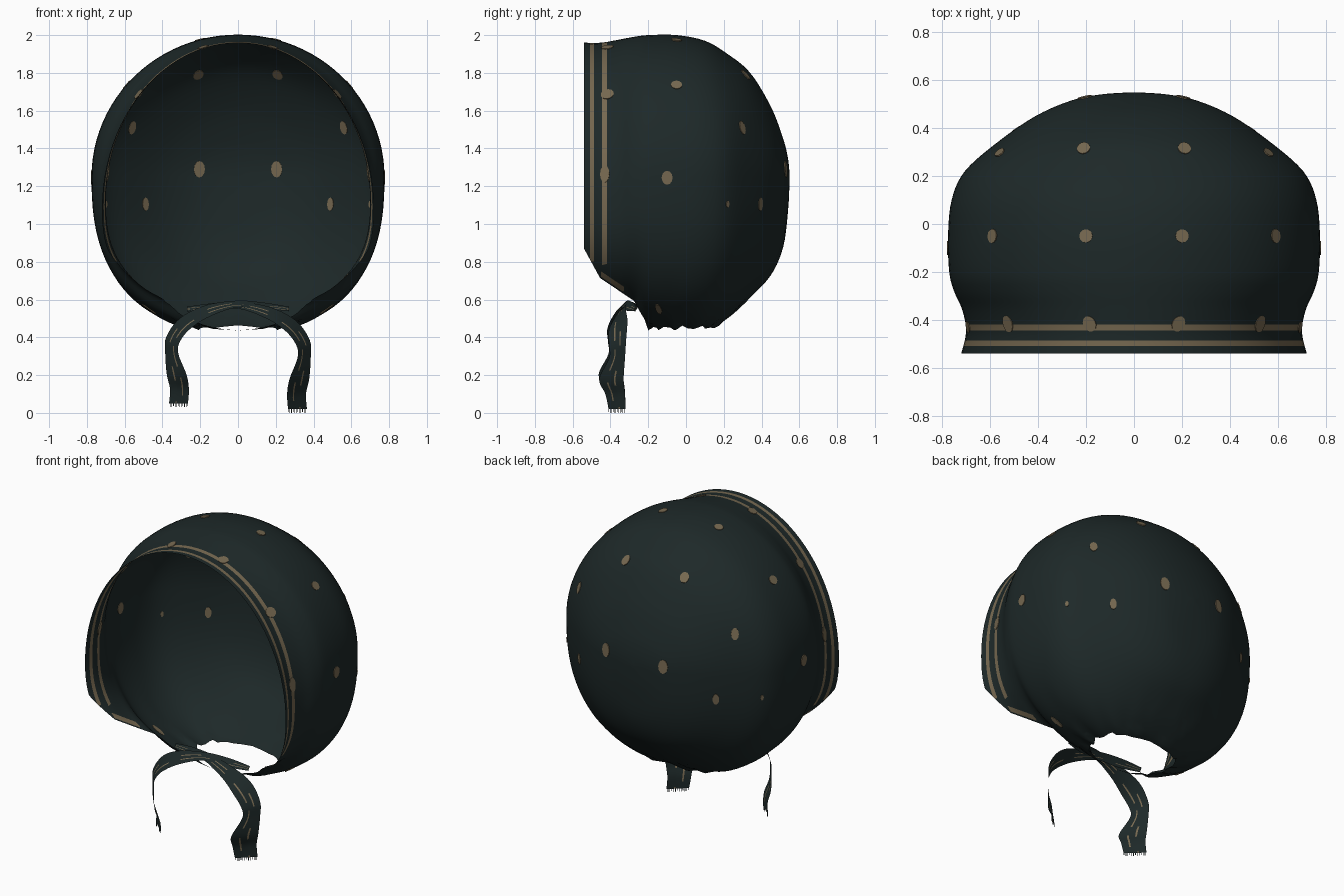
import bpy, bmesh, math
from mathutils import Vector, Matrix
from mathutils.bvhtree import BVHTree

cube = bpy.data.objects.get("Cube")
if cube:
    bpy.data.objects.remove(cube, do_unlink=True)


def make_material(name, rgb):
    mat = bpy.data.materials.new(name)
    mat.use_nodes = True
    mat.diffuse_color = (*rgb, 1)
    bsdf = mat.node_tree.nodes["Principled BSDF"]
    bsdf.inputs["Base Color"].default_value = (*rgb, 1)
    bsdf.inputs["Roughness"].default_value = 0.9
    return mat


CLOTH = make_material("dark teal cloth", (0.0125, 0.0215, 0.0215))
TAN = make_material("tan print", (0.18, 0.138, 0.08))


def finish(bm, name, mats, smooth=True):
    mesh = bpy.data.meshes.new(name)
    for f in bm.faces:
        f.smooth = smooth
    bm.to_mesh(mesh)
    for m in mats:
        mesh.materials.append(m)
    obj = bpy.data.objects.new(name, mesh)
    bpy.context.collection.objects.link(obj)
    return obj


def spline(points, steps):
    """Catmull-Rom curve through tuples of any length."""
    pts = [points[0]] + list(points) + [points[-1]]
    out = []
    for i in range(1, len(pts) - 2):
        for s in range(steps):
            t = s / steps
            out.append([0.5 * (2 * b + (c - a) * t + (2 * a - 5 * b + 4 * c - d) * t * t
                               + (3 * b - a - 3 * c + d) * t ** 3)
                        for a, b, c, d in zip(*pts[i - 1:i + 3])])
    return out + [list(points[-1])]


def skin(bm, rows, closed=False):
    """Join rows of vertices with quads, returned row by row."""
    grid = [[bm.verts.new(p) for p in row] for row in rows]
    n = len(grid[0])
    return [[bm.faces.new((a[j], a[(j + 1) % n], b[(j + 1) % n], b[j]))
             for j in range(n if closed else n - 1)] for a, b in zip(grid, grid[1:])]


# Hood sections front to back: y, half width, top, widest height, bottom
SECTIONS = [(-.54, .72, 1.96, 1.08, .52), (-.45, .70, 1.96, 1.12, .53),
            (-.36, .715, 1.975, 1.17, .53), (-.28, .75, 1.99, 1.22, .53),
            (-.2, .77, 2.0, 1.25, .45), (-.05, .775, 2.0, 1.25, .42),
            (.1, .76, 1.97, 1.25, .43), (.22, .705, 1.9, 1.25, .5),
            (.34, .57, 1.8, 1.25, .61), (.45, .41, 1.62, 1.25, .73),
            (.515, .26, 1.45, 1.25, .88), (.541, .13, 1.34, 1.25, 1.08),
            (.549, 0, 1.25, 1.25, 1.25)]
SEGMENTS = 96


def section(y, half, top, mid, bottom):
    ring = []
    for j in range(SEGMENTS):
        ang = 2 * math.pi * j / SEGMENTS
        s, c = math.sin(ang), math.cos(ang)
        if s >= 0:
            ring.append((half * c, y, mid + (top - mid) * s))
        else:
            x = math.copysign(abs(c) ** 0.87, c)
            ring.append((half * x, y, mid - (mid - bottom) * abs(s) ** 0.8))
    return ring


bm = bmesh.new()
skin(bm, [section(*r) for r in spline(SECTIONS, 5)], closed=True)
bmesh.ops.remove_doubles(bm, verts=bm.verts, dist=0.0005)
bmesh.ops.recalc_face_normals(bm, faces=bm.faces)

# Cut planes (point, normal): rim, jaw, chin, throat and neck opening
RIM = (Vector((0, -.54, .87)), Vector((0, 1, 0)))
JAW = (Vector((0, -.54, .87)), Vector((0, .878, .478)))
CHIN = (Vector((0, -.455, .714)), Vector((0, .558, .83)))
THROAT = (Vector((0, -.275, .593)), Vector((0, .886, .464)))
NECK = (Vector((0, 0, .45)), Vector((0, 0, 1)))
STRIPES = ((.032, .054), (.096, .121))
CHIN_STRIPE = (.008, .032)


def cut(plane, offset=0):
    geom = list(bm.verts) + list(bm.edges) + list(bm.faces)
    bmesh.ops.bisect_plane(bm, geom=geom, plane_co=plane[0] + plane[1] * offset,
                           plane_no=plane[1], dist=0.00001)


def depth(p, plane):
    return (p - plane[0]).dot(plane[1])


for plane in (JAW, CHIN, THROAT, NECK):
    cut(plane)
for d in sum(STRIPES, ()):
    cut(RIM, d)
for d in CHIN_STRIPE:
    cut(CHIN, d)


def cut_away(p):
    under_chin = depth(p, CHIN) < 0 and depth(p, THROAT) < 0
    return depth(p, JAW) < 0 or depth(p, NECK) < 0 or under_chin


waste = [f for f in bm.faces if cut_away(f.calc_center_median())]
bmesh.ops.delete(bm, geom=waste, context='FACES')

# Rim stripes stop at the jaw, where a short thin stripe runs along the chin
for f in bm.faces:
    c = f.calc_center_median()
    rim = c.z > .8 and any(a < depth(c, RIM) < b for a, b in STRIPES)
    chin = -.45 < c.y < -.33 and c.z < .8 and CHIN_STRIPE[0] < depth(c, CHIN) < CHIN_STRIPE[1]
    f.material_index = int(rim or chin)

# Gathers around the neck opening
for v in bm.verts:
    fall = max(0, (.8 - v.co.z) / .35)
    if fall and v.co.y > -.28:
        ang = math.atan2(v.co.y + .04, abs(v.co.x))
        wave = math.sin(ang * 17) + .5 * math.sin(ang * 29)
        v.co.x *= 1 + .02 * fall * fall * wave
        v.co.z += .009 * fall ** 3 * wave
finish(bm, "hood", (CLOTH, TAN))
tree = BVHTree.FromBMesh(bm)
bm.free()

# Printed dots cast onto the hood: start point, aim, half width, half height
BACK, DOWN, SIDE = (0, -1, 0), (0, 0, -1), (-1, 0, 0)
DOTS = [((.205, 2, 1.29), BACK, .03, .044), ((.21, 2, 1.79), BACK, .028, .034),
        ((.56, 2, 1.51), BACK, .023, .037), ((.49, 2, 1.105), BACK, .02, .035),
        ((.2, -.05, 3), DOWN, .028, .028), ((.59, -.05, 3), DOWN, .03, .028),
        ((.185, -.416, 3), DOWN, .034, .028), ((.525, -.416, 3), DOWN, .036, .032),
        ((2, -.1, 1.245), SIDE, .029, .037), ((2, -.43, 1.265), SIDE, .025, .046),
        ((2, .22, 1.105), SIDE, .01, .018), ((2, -.145, .55), SIDE, .016, .045)]
bm = bmesh.new()
for origin, aim, wide, high in DOTS:
    for side in (1, -1):
        hit, normal, _, _ = tree.ray_cast(Vector((origin[0] * side, *origin[1:])),
                                          Vector((aim[0] * side, *aim[1:])))
        m = normal.to_track_quat('Z', 'Y').to_matrix().to_4x4()
        m.translation = hit
        bmesh.ops.create_cone(bm, cap_ends=True, segments=12, radius1=1, radius2=1,
                              depth=.007, matrix=m @ Matrix.Diagonal((wide, high, 1, 1)))
finish(bm, "printed_dots", (TAN,), smooth=False)
bm.free()

# Tie ribbons: centre x, y, z, then half width vector x, y, z
TIE = [(-.27, -.26, .55, 0, .008, .012), (-.14, -.29, .56, 0, .02, .02),
       (0, -.32, .57, 0, .02, .018), (.16, -.35, .53, .01, .03, .03),
       (.28, -.36, .46, .025, .05, .03), (.345, -.362, .37, .035, .045, .015),
       (.35, -.365, .29, .035, .042, 0), (.325, -.395, .18, .052, .065, 0),
       (.31, -.375, .1, .05, .052, 0), (.315, -.365, .02, .05, .045, 0)]
ACROSS = (-1, -.4, -.26, .2, .34, 1)


def tie(name, side, lift, push):
    bm = bmesh.new()
    rows = []
    for i, r in enumerate(spline(TIE, 5)):
        drop = i / (5 * (len(TIE) - 1))
        centre = Vector((r[0] * side, r[1] + push * (1 - drop), r[2] + lift * drop))
        half = Vector((r[3] * side, r[4], r[5]))
        rows.append([centre + half * a for a in ACROSS])
    for i, faces in enumerate(skin(bm, rows)):
        # Worn stripes broken up along the ribbon
        faces[1].material_index = int(i % 9 < 6)
        faces[3].material_index = int(i % 11 < 4)
    # Loose threads at the end
    a, b = rows[-1][0], rows[-1][-1]
    for k in range(12):
        p = a.lerp(b, k / 12)
        q = a.lerp(b, (k + .35) / 12)
        down = Vector((0, 0, -.02 if k % 3 else -.014))
        bm.faces.new([bm.verts.new(v) for v in (p, q, q + down, p + down)])
    finish(bm, name, (CLOTH, TAN))
    bm.free()


tie("left_tie", 1, 0, 0)
tie("right_tie", -1, .03, -.012)
